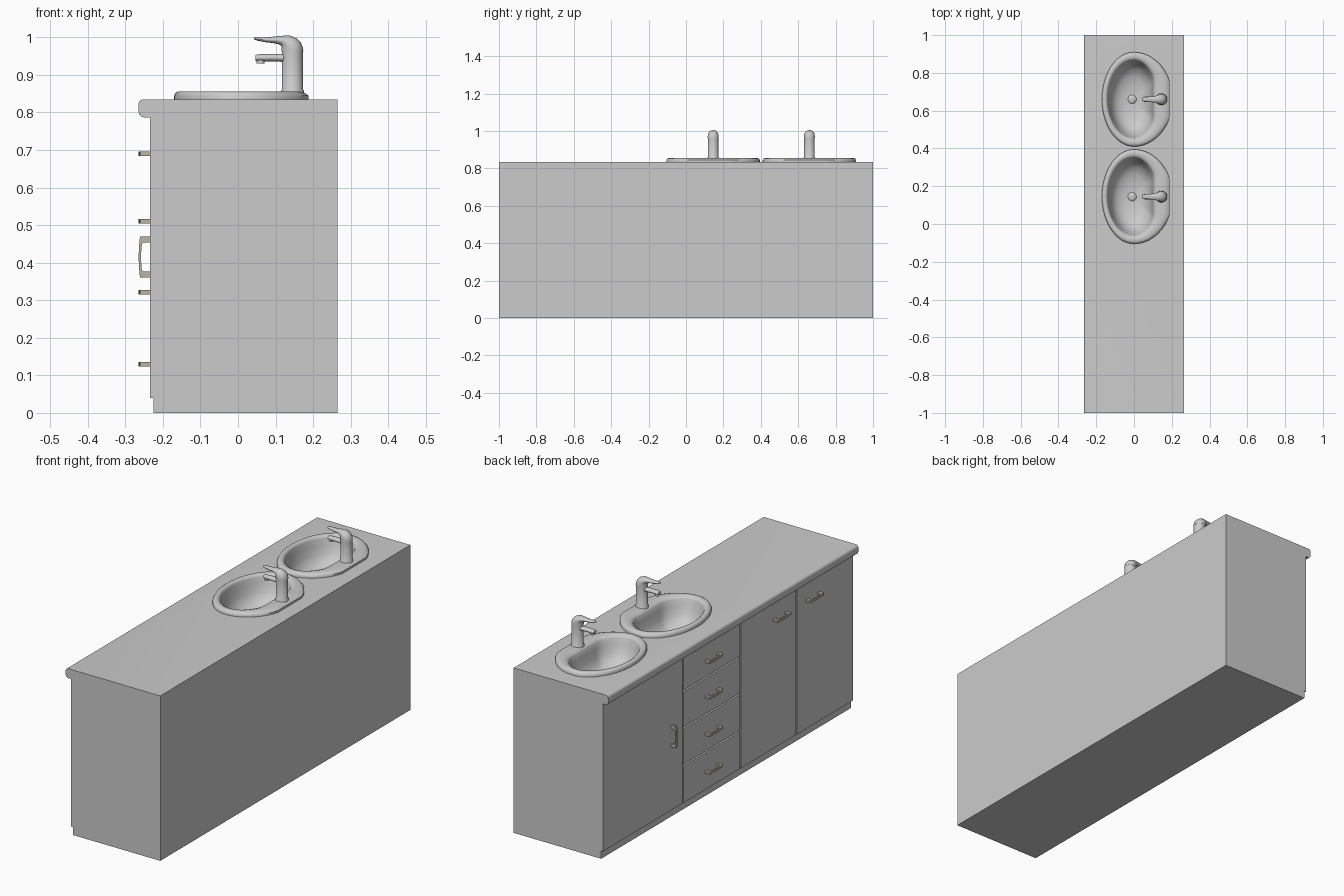
import bpy, bmesh
from math import sin, cos, pi, radians
from mathutils import Vector

if "Cube" in bpy.data.objects:
    bpy.data.objects.remove(bpy.data.objects["Cube"])

brass = bpy.data.materials.new("handle_metal")
brass.diffuse_color = (0.50, 0.47, 0.36, 1)
brass.use_nodes = True
brass.node_tree.nodes["Principled BSDF"].inputs["Base Color"].default_value = brass.diffuse_color


def skin(name, rings, smooth=None):
    """Closed solid or shell through matching rings, capped at both ends."""
    bm = bmesh.new()
    vr = [[bm.verts.new(p) for p in r] for r in rings]
    n = len(vr[0])
    for a, b in zip(vr, vr[1:]):
        for i in range(n):
            j = (i + 1) % n
            bm.faces.new((a[i], a[j], b[j], b[i]))
    bm.faces.new(vr[0][::-1])
    bm.faces.new(vr[-1])
    bmesh.ops.recalc_face_normals(bm, faces=bm.faces)
    me = bpy.data.meshes.new(name)
    bm.to_mesh(me)
    bm.free()
    ob = bpy.data.objects.new(name, me)
    bpy.context.collection.objects.link(ob)
    if smooth:
        bpy.ops.object.select_all(action='DESELECT')
        ob.select_set(True)
        bpy.context.view_layer.objects.active = ob
        bpy.ops.object.shade_smooth_by_angle(angle=radians(smooth))
    return ob


def along_y(name, xz, y0, y1, smooth=None):
    return skin(name, [[(x, y, z) for x, z in xz] for y in (y0, y1)], smooth)


def box(name, x0, x1, y0, y1, z0, z1):
    return along_y(name, [(x0, z0), (x1, z0), (x1, z1), (x0, z1)], y0, y1)


def oval(left, right, half, flat, n=48):
    """Oval in plan whose rear (+x) side is cut flat."""
    out = []
    for i in range(n):
        a = 2 * pi * i / n
        c = cos(a)
        out.append(Vector((min(c * right, flat) if c > 0 else c * left, sin(a) * half, 0)))
    return out


def tube(name, cy, sections, n=20):
    """Loft of ellipses: each section is (outer x, z, inner x, z, half width)."""
    rings = []
    for ox, oz, ix, iz, w in sections:
        o, i = Vector((ox, cy, oz)), Vector((ix, cy, iz))
        m, h = (o + i) / 2, (o - i) / 2
        rings.append([m + h * cos(2 * pi * k / n) + Vector((0, w * sin(2 * pi * k / n), 0))
                      for k in range(n)])
    return skin(name, rings, 40)


def disc(name, cx, cy, levels):
    return tube(name, cy, [(cx + r, z, cx - r, z, r) for r, z in levels])


# Cabinet body and countertop with rounded front lip
carcass = box("cabinet_body", -0.225, 0.265, -1, 1, 0, 0.79)
lip = [(-0.252 - 0.013 * sin(a), 0.822 + 0.013 * cos(a)) for a in (0, pi / 6, pi / 3, pi / 2)]
lip += [(-0.250 - 0.015 * cos(a), 0.802 - 0.015 * sin(a)) for a in (0, pi / 6, pi / 3, pi / 2)]
counter = along_y("countertop", [(0.265, 0.835)] + lip + [(-0.225, 0.787), (-0.225, 0.79), (0.265, 0.79)],
                  -1, 1, 35)

# Doors and drawer fronts with thin gaps
G = 0.004
Z0, Z1 = 0.04, 0.788
for name, y0, y1 in (("wide_door", 0.36 + G, 1), ("middle_door", -0.55 + G, -0.10 - G),
                     ("end_door", -1, -0.55 - G)):
    box(name, -0.235, -0.225, y0, y1, Z0, Z1)
cuts = [0.04 - G, 0.23, 0.418, 0.605, 0.788 + G]
for k in range(4):
    box(f"drawer_front_{k + 1}", -0.235, -0.225, -0.10 + G, 0.36 - G, cuts[k] + G, cuts[k + 1] - G)

# Bow handles: (distance from door, position along handle)
half = [(0, 0.055), (0.026, 0.055), (0.028, 0.035), (0.030, 0.0)]
inner = [(0.024, 0.0), (0.021, 0.035), (0.018, 0.039), (0, 0.039)]
bow = half + [(d, -s) for d, s in half[-2::-1]] + [(d, -s) for d, s in inner[::-1]] + inner[1:]


def handle(name, y, z, upright=False):
    t = 0.006
    if upright:
        rings = [[(-0.235 - d, y + e, z + s) for d, s in bow] for e in (-t, t)]
    else:
        rings = [[(-0.235 - d, y + s, z + e) for d, s in bow] for e in (-t, t)]
    skin(name, rings).data.materials.append(brass)


handle("wide_door_handle", 0.45, 0.415, True)
for k, z in enumerate((0.13, 0.321, 0.51, 0.69)):
    handle(f"drawer_handle_{k + 1}", 0.13, z)
handle("middle_door_handle", -0.415, 0.69)
handle("end_door_handle", -0.675, 0.69)

# Two wash basins with taps
outer = oval(0.170, 0.205, 0.25, 0.188)
bowl = oval(0.140, 0.125, 0.207, 0.105)
rim = [(0, 0.834), (0, 0.845), (0.12, 0.852), (0.32, 0.856), (0.7, 0.855), (0.92, 0.850), (1, 0.842)]
deep = [(0.95, 0.815), (0.88, 0.775), (0.76, 0.745), (0.58, 0.726), (0.35, 0.716), (0.12, 0.712)]
drain = Vector((-0.01, 0, 0))

for side, cy in (("left", 0.66), ("right", 0.145)):
    # Opening cut through counter and cabinet
    cutter = skin("basin_cutter", [[p * 1.06 + Vector((0, cy, z)) for p in bowl] for z in (0.69, 0.9)])
    cutter.hide_render = True
    for ob in (carcass, counter):
        mod = ob.modifiers.new("basin_hole", 'BOOLEAN')
        mod.operation = 'DIFFERENCE'
        mod.solver = 'EXACT'
        mod.object = cutter
        bpy.context.view_layer.objects.active = ob
        bpy.ops.object.modifier_apply(modifier=mod.name)
    bpy.data.objects.remove(cutter)

    # Basin shell: rolled rim blending into the bowl
    rings = [[o.lerp(b, t) + Vector((0, cy, z)) for o, b in zip(outer, bowl)] for t, z in rim]
    rings += [[drain + (b - drain) * s + Vector((0, cy, z)) for b in bowl] for s, z in deep]
    basin = skin(f"{side}_basin", rings, 50)
    bm = bmesh.new()
    bm.from_mesh(basin.data)
    bm.faces.ensure_lookup_table()
    under = [f for f in bm.faces if len(f.verts) > 4 and f.calc_center_median().z > 0.8]
    bmesh.ops.delete(bm, geom=under, context='FACES_ONLY')  # open underside of the rim
    up = max(bm.faces, key=lambda f: len(f.verts))
    if up.normal.z < 0:
        bmesh.ops.reverse_faces(bm, faces=bm.faces)
    bm.to_mesh(basin.data)
    bm.free()
    disc(f"{side}_drain", -0.01, cy, [(0.023, 0.710), (0.023, 0.716), (0.018, 0.720), (0.008, 0.722)])

    # Tap: column, lever curving forward, spout and nozzle
    disc(f"{side}_tap_body", 0.145, cy, [(0.031, 0.850), (0.031, 0.857), (0.028, 0.861), (0.028, 0.962)])
    tube(f"{side}_tap_lever", cy, [
        (0.174, 0.962, 0.116, 0.962, 0.029), (0.173, 0.972, 0.116, 0.969, 0.029),
        (0.168, 0.985, 0.116, 0.974, 0.028), (0.157, 0.997, 0.115, 0.978, 0.026),
        (0.138, 1.005, 0.110, 0.981, 0.021), (0.112, 1.004, 0.098, 0.984, 0.016),
        (0.080, 1.000, 0.074, 0.987, 0.014), (0.052, 1.000, 0.052, 0.991, 0.012),
        (0.042, 0.999, 0.042, 0.995, 0.007)])
    tube(f"{side}_tap_spout", cy, [
        (0.145, 0.956, 0.145, 0.934, 0.016), (0.085, 0.956, 0.085, 0.936, 0.015),
        (0.055, 0.955, 0.055, 0.936, 0.014), (0.046, 0.953, 0.046, 0.938, 0.010)])
    disc(f"{side}_tap_nozzle", 0.060, cy, [(0.011, 0.942), (0.011, 0.930)])
